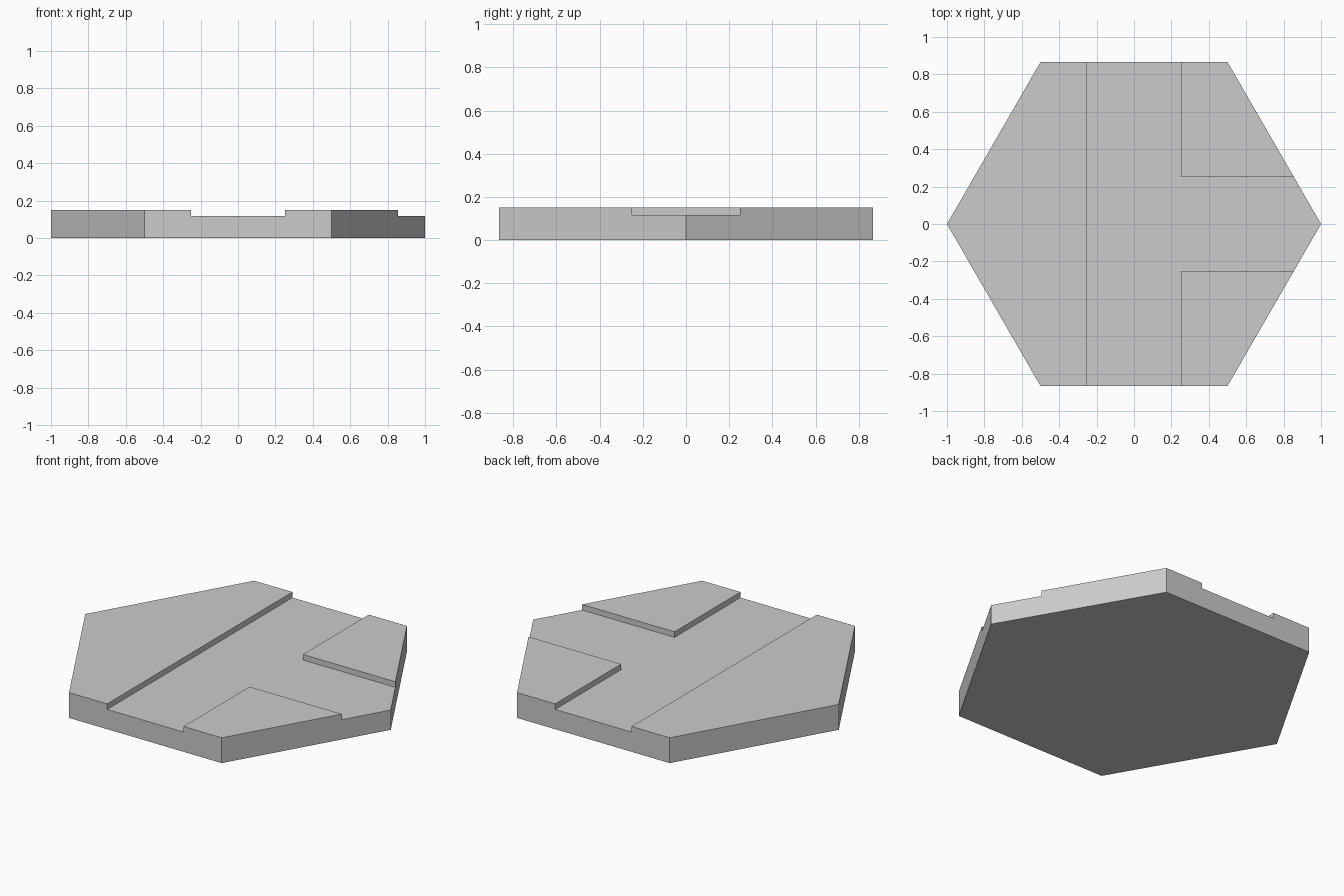
import bpy
import bmesh
import math
from mathutils import Vector

cube = bpy.data.objects.get("Cube")
if cube:
    bpy.data.objects.remove(cube, do_unlink=True)

HALF_PATH = 0.25      # half width of the sunken path
FLOOR, TOP = 0.117, 0.15

stone = bpy.data.materials.new("stone_grey")
stone.use_nodes = True
colour = (0.6, 0.6, 0.6, 1)
stone.diffuse_color = colour
stone.node_tree.nodes["Principled BSDF"].inputs["Base Color"].default_value = colour


def split(bm, faces, point, normal):
    """Cut the given faces along a plane."""
    geom = set(faces)
    for f in faces:
        geom.update(f.edges)
        geom.update(f.verts)
    bmesh.ops.bisect_plane(bm, geom=list(geom), dist=1e-5,
                           plane_co=point, plane_no=normal)


bm = bmesh.new()

# Hexagonal slab up to the path floor
corners = [bm.verts.new((math.cos(i * math.pi / 3), math.sin(i * math.pi / 3), 0))
           for i in range(6)]
base = bm.faces.new(corners)
slab = bmesh.ops.extrude_face_region(bm, geom=[base], use_keep_orig=True)
bmesh.ops.translate(bm, vec=(0, 0, FLOOR),
                    verts=[g for g in slab["geom"] if isinstance(g, bmesh.types.BMVert)])
bmesh.ops.recalc_face_normals(bm, faces=bm.faces[:])

# Mark out the straight path and its side branch
for x in (-HALF_PATH, HALF_PATH):
    split(bm, bm.faces[:], Vector((x, 0, 0)), Vector((1, 0, 0)))
for y in (-HALF_PATH, HALF_PATH):
    branch_side = [f for f in bm.faces if f.calc_center_median().x > HALF_PATH]
    split(bm, branch_side, Vector((0, y, 0)), Vector((0, 1, 0)))

# Raise the ground around the path
raised = []
for f in bm.faces:
    c = f.calc_center_median()
    is_ground = c.x < -HALF_PATH or (c.x > HALF_PATH and abs(c.y) > HALF_PATH)
    if f.normal.z > 0.9 and is_ground:
        raised.append(f)
lift = bmesh.ops.extrude_face_region(bm, geom=raised)
bmesh.ops.translate(bm, vec=(0, 0, TOP - FLOOR),
                    verts=[g for g in lift["geom"] if isinstance(g, bmesh.types.BMVert)])

# Merge coplanar pieces back into clean flat faces
bmesh.ops.dissolve_limit(bm, angle_limit=0.01, verts=bm.verts[:], edges=bm.edges[:])
bmesh.ops.recalc_face_normals(bm, faces=bm.faces[:])

mesh = bpy.data.meshes.new("hex_path_tile")
bm.to_mesh(mesh)
bm.free()
mesh.materials.append(stone)
tile = bpy.data.objects.new("hex_path_tile", mesh)
bpy.context.collection.objects.link(tile)
